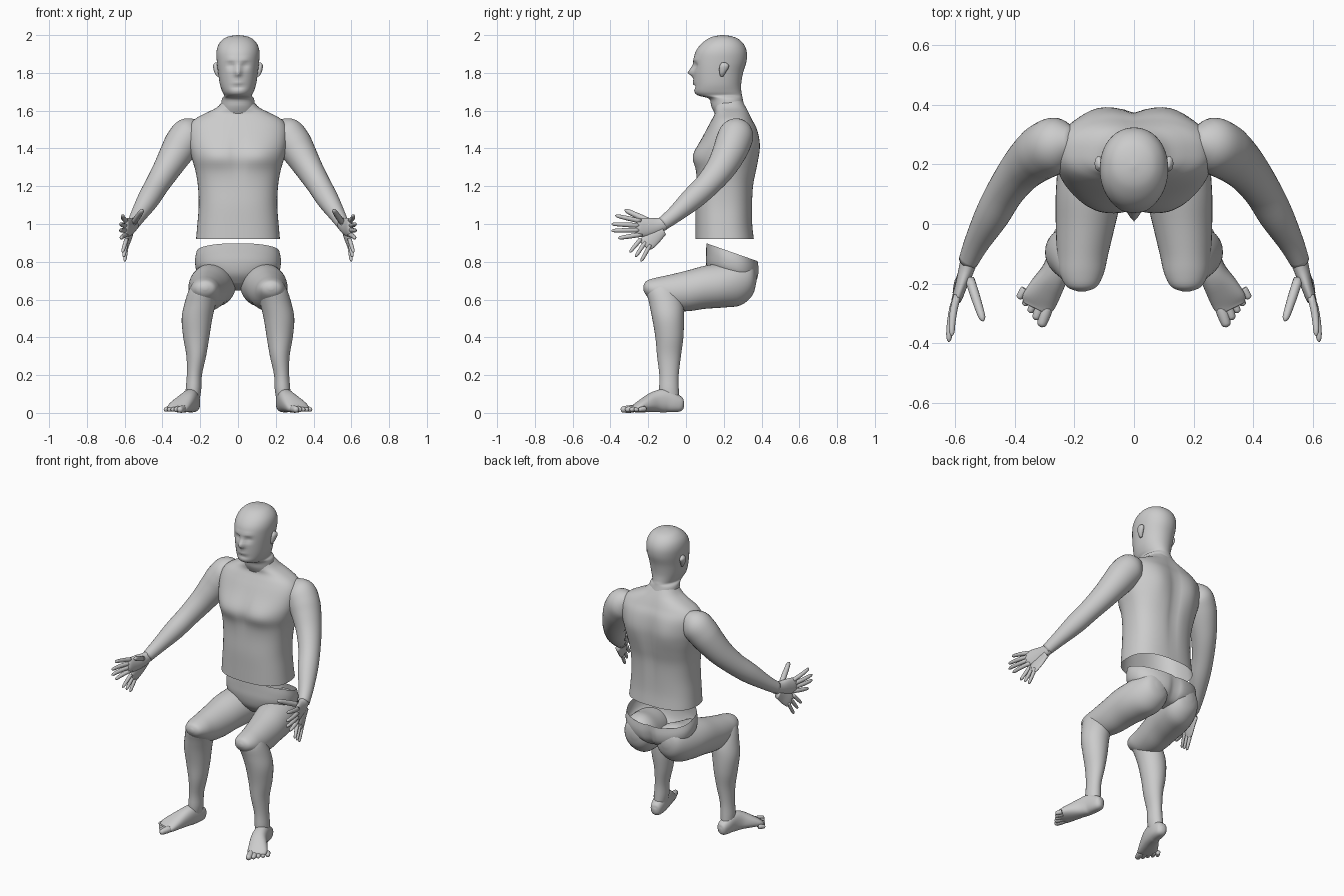
import bpy, bmesh, math
from mathutils import Vector


def spline(rows, steps):
    # Catmull-Rom interpolation through rows of numbers
    out = []
    for i in range(len(rows) - 1):
        p0, p1, p2 = rows[max(i - 1, 0)], rows[i], rows[i + 1]
        p3 = rows[min(i + 2, len(rows) - 1)]
        for k in range(steps):
            t = k / steps
            out.append([0.5 * (2 * b + (c - a) * t + (2 * a - 5 * b + 4 * c - d) * t * t
                               + (3 * b - a - 3 * c + d) * t ** 3)
                        for a, b, c, d in zip(p0, p1, p2, p3)])
    out.append(list(rows[-1]))
    return out


def tube(name, rows, n=32, steps=4, power=2.0, normal=None, caps=(True, True), mirror=True):
    # Loft of superellipses; each row is x, y, z, half width, half depth
    rows = spline(rows, steps)
    bm, rings = bmesh.new(), []
    for i, r in enumerate(rows):
        a, b = rows[max(i - 1, 0)], rows[min(i + 1, len(rows) - 1)]
        t = Vector(normal) if normal else Vector(b[:3]) - Vector(a[:3])
        t.normalize()
        u = (Vector((1, 0, 0)) - t * t.x).normalized()
        v = t.cross(u)
        ring = []
        for k in range(n):
            c, s = math.cos(math.tau * k / n), math.sin(math.tau * k / n)
            cu = math.copysign(abs(c) ** (2 / power), c)
            sv = math.copysign(abs(s) ** (2 / power), s)
            ring.append(bm.verts.new(Vector(r[:3]) + u * cu * max(r[3], .002) + v * sv * max(r[4], .002)))
        rings.append(ring)
    for p, q in zip(rings, rings[1:]):
        for k in range(n):
            bm.faces.new((p[k], p[(k + 1) % n], q[(k + 1) % n], q[k]))
    if caps[0]:
        bm.faces.new(rings[0])
    if caps[1]:
        bm.faces.new(rings[-1])
    bmesh.ops.recalc_face_normals(bm, faces=bm.faces)
    me = bpy.data.meshes.new(name)
    bm.to_mesh(me)
    bm.free()
    for f in me.polygons:
        f.use_smooth = True
    ob = bpy.data.objects.new(name, me)
    bpy.context.collection.objects.link(ob)
    if mirror:
        ob.modifiers.new("mirror", 'MIRROR').use_mirror_merge = False
    return ob


def bump(ob, centre, radius, offset):
    # Soft local push, applied on both sides when off the centre line
    for s in ((1, -1) if centre[0] else (1,)):
        c = Vector((centre[0] * s, centre[1], centre[2]))
        for v in ob.data.vertices:
            d = v.co - c
            w = math.exp(-sum((d[i] / radius[i]) ** 2 for i in range(3)))
            v.co += Vector((offset[0] * s, offset[1], offset[2])) * w


def slices(data):
    # z, front y, back y, half width -> tube rows
    return [(0, (f + b) / 2, z, w, (b - f) / 2) for z, f, b, w in data]


UP = (0, 0, 1)

# Torso, open at the waist
torso = tube("torso", slices([
    (.92, .05, .36, .222), (1.0, .05, .352, .215), (1.1, .05, .352, .208), (1.2, .055, .357, .212),
    (1.28, .055, .37, .225), (1.35, .052, .378, .245), (1.42, .07, .38, .26), (1.5, .108, .37, .262),
    (1.55, .135, .35, .235), (1.585, .152, .335, .175), (1.615, .15, .32, .115), (1.65, .15, .3, .08)]),
    n=64, power=2.5, normal=UP, caps=(False, False), mirror=False)
bump(torso, (.11, .06, 1.36), (.1, .08, .065), (0, -.022, 0))
bump(torso, (0, .06, 1.36), (.022, .08, .1), (0, .012, 0))
bump(torso, (.12, .38, 1.42), (.08, .08, .12), (0, .018, 0))
bump(torso, (0, .37, 1.3), (.03, .08, .25), (0, -.015, 0))

# Head and neck
head = tube("head", slices([
    (1.57, .16, .32, .1), (1.62, .135, .31, .09), (1.663, .122, .3, .085), (1.68, .065, .297, .074),
    (1.70, .045, .293, .083), (1.74, .043, .292, .096), (1.80, .04, .302, .105), (1.86, .04, .32, .112),
    (1.91, .05, .322, .114), (1.95, .077, .307, .103), (1.98, .115, .277, .077), (1.994, .15, .24, .046),
    (2.0, .19, .2, .005)]), n=64, power=2.1, normal=UP, caps=(False, True), mirror=False)
bump(head, (0, .04, 1.80), (.017, .05, .017), (0, -.03, 0))
bump(head, (0, .04, 1.825), (.013, .05, .02), (0, -.012, 0))
bump(head, (.036, .05, 1.84), (.022, .05, .014), (0, .016, 0))
bump(head, (.035, .05, 1.868), (.03, .04, .012), (0, -.006, 0))
bump(head, (0, .043, 1.747), (.028, .04, .01), (0, -.009, 0))
bump(head, (0, .043, 1.725), (.03, .04, .009), (0, .009, 0))

# Ears
tube("ear", [(.106, .19, 1.782, .006, .008), (.112, .193, 1.80, .012, .016), (.117, .2, 1.825, .014, .024),
             (.118, .203, 1.842, .013, .023), (.115, .2, 1.855, .006, .01)], n=16, normal=UP)

# Arms
tube("arm", [(.20, .28, 1.52, .04, .04), (.25, .27, 1.485, .088, .088), (.293, .25, 1.43, .094, .094),
             (.33, .225, 1.37, .086, .088), (.378, .18, 1.29, .073, .077), (.43, .11, 1.205, .063, .066),
             (.475, .03, 1.13, .058, .06), (.525, -.06, 1.05, .043, .044), (.555, -.125, 1.0, .033, .036)])

# Hands with spread fingers
tube("palm", [(.55, -.11, 1.005, .03, .034), (.562, -.155, .99, .026, .042), (.58, -.21, .983, .02, .05),
              (.593, -.25, .98, .017, .046), (.597, -.265, .98, .01, .03)], n=24)


def digit(name, a, b, r, sag=0.0):
    a, b = Vector(a), Vector(b)
    rows = []
    for t, k in ((0, 1), (.35, 1), (.7, .88), (.92, .7), (1, .15)):
        p = a.lerp(b, t) + Vector((sag * math.sin(math.pi * t), 0, 0))
        rows.append((*p, r * k, r * k))
    tube(name, rows, n=12, steps=2)


digit("thumb", (.55, -.185, 1.01), (.505, -.325, 1.075), .016)
fingers = [((.592, -.24, 1.015), (.61, -.375, 1.045)), ((.595, -.245, .992), (.62, -.395, 1.0)),
           ((.595, -.245, .968), (.62, -.395, .965)), ((.59, -.235, .945), (.618, -.36, .925))]
for a, b in fingers:
    digit("finger", a, b, .0125, .006)

# Lower hand piece with fingers pointing down
tube("lower_palm", [(.565, -.12, .965, .015, .025), (.575, -.165, .935, .013, .04),
                    (.588, -.205, .9, .012, .042), (.592, -.22, .885, .008, .03)], n=20)
for i in range(3):
    digit("lower_finger", (.59, -.19 - .025 * i, .89 + .015 * i), (.6 + .006 * i, -.238 - .03 * i, .802 + .024 * i), .011)

# Pelvis with a tilted open rim
pelvis = tube("pelvis", [(0, .245, .85, .22, .145), (0, .247, .8, .228, .149), (0, .24, .745, .212, .142),
                         (0, .225, .695, .14, .11), (0, .21, .665, .05, .05)],
              n=56, power=2.3, normal=(0, .35, 1), caps=(False, True), mirror=False)
bump(pelvis, (0, .38, .72), (.025, .08, .08), (0, -.025, 0))

# Thighs and buttocks
thigh = tube("thigh", [
    (.11, .372, .71, .02, .02), (.112, .352, .705, .075, .082), (.118, .29, .69, .108, .12),
    (.135, .2, .676, .118, .118), (.15, .1, .665, .112, .114), (.162, 0, .645, .1, .107),
    (.172, -.1, .638, .086, .09), (.175, -.165, .65, .074, .064), (.175, -.21, .66, .05, .038),
    (.175, -.226, .662, .012, .01)], n=40, normal=(0, -1, 0))

# Lower legs
tube("lower_leg", [
    (.176, -.125, .7, .05, .05), (.18, -.125, .655, .078, .085), (.2, -.105, .58, .083, .09),
    (.217, -.095, .5, .081, .084), (.221, -.088, .4, .069, .074), (.221, -.09, .3, .052, .063),
    (.231, -.09, .2, .04, .051), (.236, -.09, .12, .041, .052), (.24, -.085, .06, .034, .05)],
    normal=(0, 0, -1))

# Feet
tube("foot", [
    (.233, -.012, .04, .012, .015), (.235, -.025, .042, .03, .036), (.239, -.06, .052, .039, .05),
    (.248, -.11, .064, .042, .062), (.266, -.165, .058, .047, .055), (.297, -.22, .041, .056, .038),
    (.32, -.262, .027, .058, .023), (.33, -.282, .024, .045, .014)], power=2.4)
for i in range(5):
    t = i / 4
    x, y = .29 + .075 * t, -.277 + .06 * t
    digit("toe", (x, y, .022), (x + .022, y - .068 + .035 * t, .017), .02 - .006 * min(1, t * 2))
